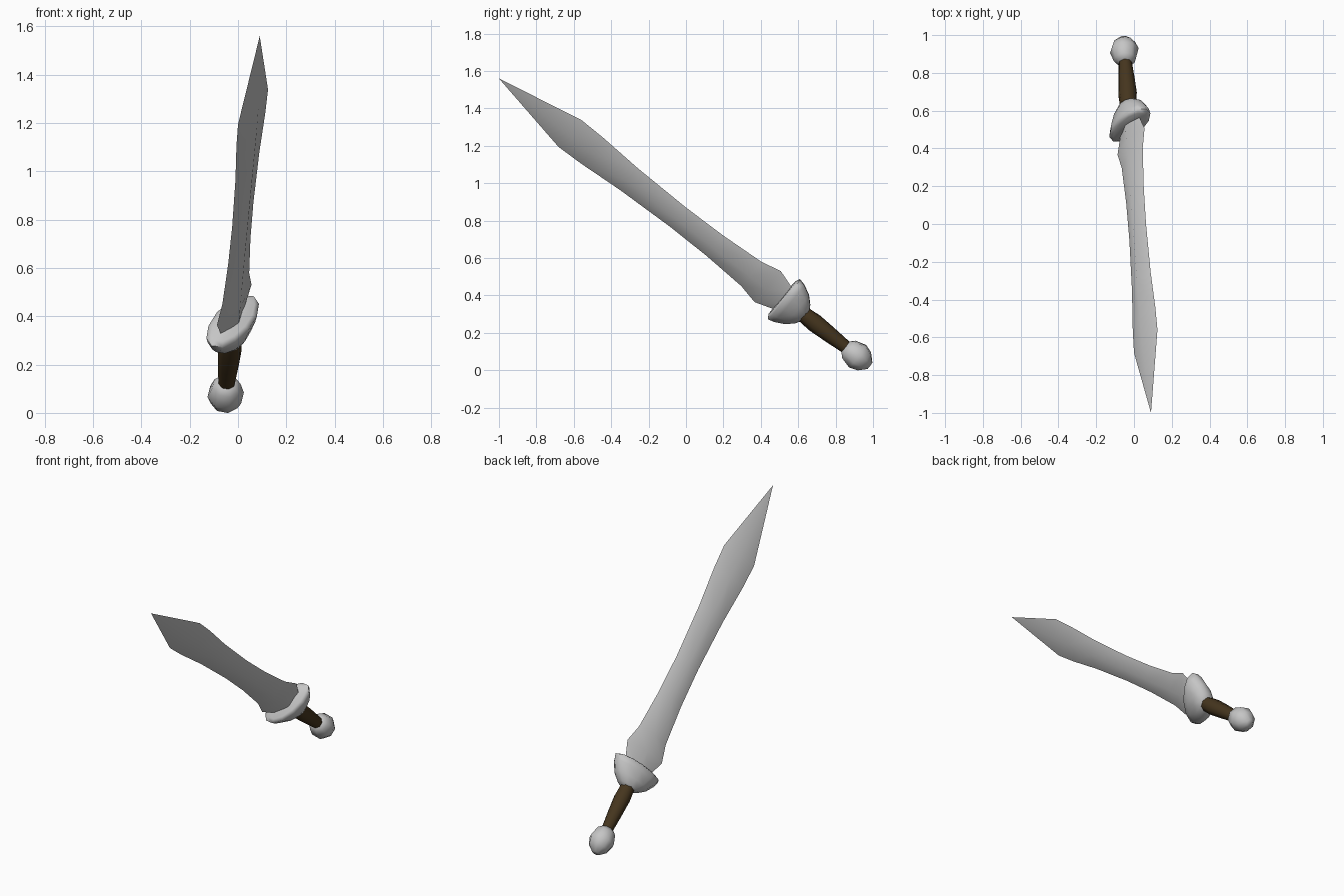
import bpy, bmesh, math
from mathutils import Vector

if "Cube" in bpy.data.objects:
    bpy.data.objects.remove(bpy.data.objects["Cube"])

# Sword frame: AXIS runs hilt to tip, WIDE spans the blade edges, FLAT is the blade face normal
TIP = Vector((0.09, -1.0, 1.56))
AXIS = Vector((0.058, -0.789, 0.611)).normalized()
WIDE = Vector((0.55, 0.53, 0.645))
WIDE = (WIDE - AXIS * WIDE.dot(AXIS)).normalized()
FLAT = AXIS.cross(WIDE)


def material(name, rgb):
    m = bpy.data.materials.new(name)
    m.diffuse_color = (*rgb, 1.0)
    m.use_nodes = True
    m.node_tree.nodes["Principled BSDF"].inputs["Base Color"].default_value = m.diffuse_color
    return m


def loft(name, sides, rings, mat, angle):
    """Skin elliptical rings given as (distance from tip, half width, half thickness)."""
    bm = bmesh.new()
    loops = []
    for dist, a, b in rings:
        loop = []
        for i in range(sides):
            t = math.tau * i / sides
            loop.append(bm.verts.new(TIP - AXIS * dist + WIDE * (a * math.cos(t)) + FLAT * (b * math.sin(t))))
        loops.append(loop)
    for p, q in zip(loops, loops[1:]):
        for i in range(sides):
            j = (i + 1) % sides
            bm.faces.new((p[i], p[j], q[j], q[i]))
    bm.faces.new(loops[0])
    bm.faces.new(loops[-1])
    bmesh.ops.remove_doubles(bm, verts=bm.verts, dist=0.0005)
    bmesh.ops.recalc_face_normals(bm, faces=bm.faces)
    me = bpy.data.meshes.new(name)
    bm.to_mesh(me)
    bm.free()
    me.materials.append(mat)
    me.shade_smooth()
    me.set_sharp_from_angle(angle=math.radians(angle))
    ob = bpy.data.objects.new(name, me)
    bpy.context.collection.objects.link(ob)
    return ob


steel = material("steel grey", (0.56, 0.56, 0.56))
leather = material("dark brown leather", (0.06, 0.036, 0.013))

# Leaf-shaped blade with a central ridge, diamond section
loft("blade", 4, [
    (0.0, 0.0001, 0.0001), (0.48, 0.113, 0.026), (0.63, 0.109, 0.028), (0.88, 0.090, 0.028),
    (1.21, 0.080, 0.028), (1.46, 0.084, 0.028), (1.71, 0.101, 0.029), (1.82, 0.130, 0.030),
    (1.95, 0.080, 0.030)], steel, 60)

# Bowl-shaped guard, shallow face towards the blade
loft("guard", 12, [
    (1.918, 0.135, 0.060), (1.93, 0.160, 0.078), (1.965, 0.150, 0.075), (2.02, 0.115, 0.066),
    (2.06, 0.068, 0.050), (2.078, 0.032, 0.030)], steel, 70)

# Tapered grip
loft("grip", 8, [
    (2.05, 0.043, 0.043), (2.14, 0.050, 0.050), (2.24, 0.044, 0.044), (2.38, 0.033, 0.033)],
    leather, 60)

# Rounded pommel
loft("pommel", 8, [
    (2.345, 0.034, 0.034), (2.37, 0.060, 0.060), (2.43, 0.077, 0.077), (2.475, 0.061, 0.061),
    (2.513, 0.022, 0.022)], steel, 70)
